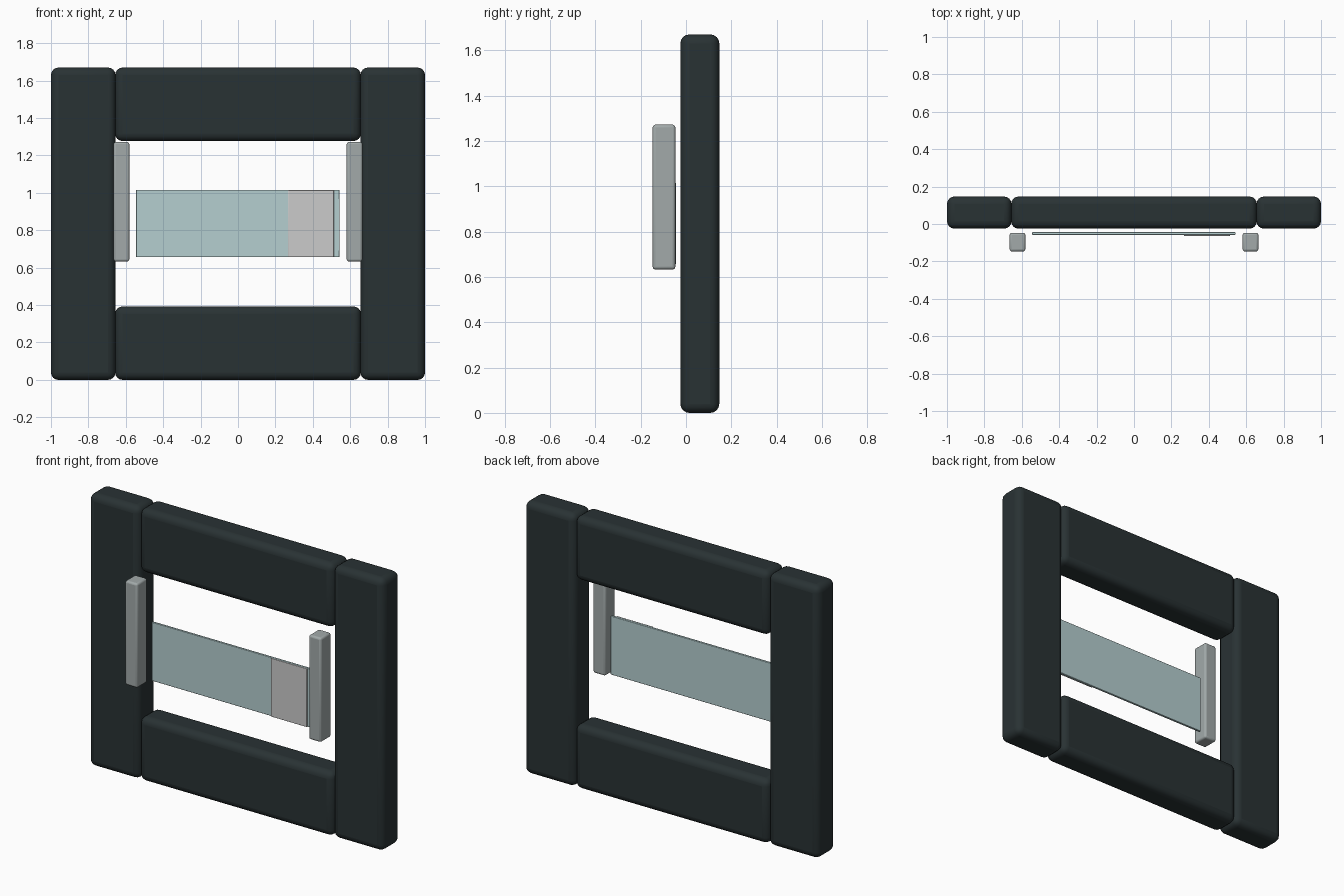
import bpy
import math

if "Cube" in bpy.data.objects:
    bpy.data.objects.remove(bpy.data.objects["Cube"])


def material(name, color):
    m = bpy.data.materials.new(name)
    m.diffuse_color = color
    m.use_nodes = True
    m.node_tree.nodes["Principled BSDF"].inputs["Base Color"].default_value = m.diffuse_color
    return m


RUBBER = material("dark_frame", (0.022, 0.032, 0.034, 1))
METAL = material("clip_grey", (0.36, 0.40, 0.40, 1))
GLASS = material("pale_glass", (0.46, 0.62, 0.63, 1))
FROST = material("frosted_label", (0.64, 0.66, 0.66, 1))


def box(name, x, y, z, mat, radius=0.0, segments=3):
    """Box from (min, max) ranges, with optional rounded edges."""
    bpy.ops.mesh.primitive_cube_add(
        size=1, location=[(a + b) / 2 for a, b in (x, y, z)])
    ob = bpy.context.object
    ob.name = name
    ob.scale = [b - a for a, b in (x, y, z)]
    bpy.ops.object.transform_apply(location=False, rotation=False, scale=True)
    ob.data.materials.append(mat)
    if radius:
        bev = ob.modifiers.new("rounded_edges", 'BEVEL')
        bev.width = radius
        bev.segments = segments
        bpy.ops.object.shade_smooth_by_angle(angle=math.radians(40))
    return ob


FRAME_Y = (-0.025, 0.147)

# Frame posts and spring clips, one on each side
for side, s in (("left", -1), ("right", 1)):
    box(side + "_post", sorted((s * 0.655, s)), FRAME_Y, (0, 1.67), RUBBER, 0.04, 4)
    box(side + "_clip", sorted((s * 0.581, s * 0.665)), (-0.147, -0.047),
        (0.633, 1.272), METAL, 0.012, 3)

# Frame rails
box("bottom_rail", (-0.657, 0.657), FRAME_Y, (0, 0.393), RUBBER, 0.04, 4)
box("top_rail", (-0.657, 0.657), FRAME_Y, (1.277, 1.67), RUBBER, 0.04, 4)

# Glass slide with its frosted label area
box("glass_slide", (-0.545, 0.543), (-0.058, -0.044), (0.656, 1.016), GLASS, 0.003, 2)
box("frosted_label_patch", (0.267, 0.512), (-0.065, -0.058), (0.657, 1.015), FROST, 0.002, 2)
